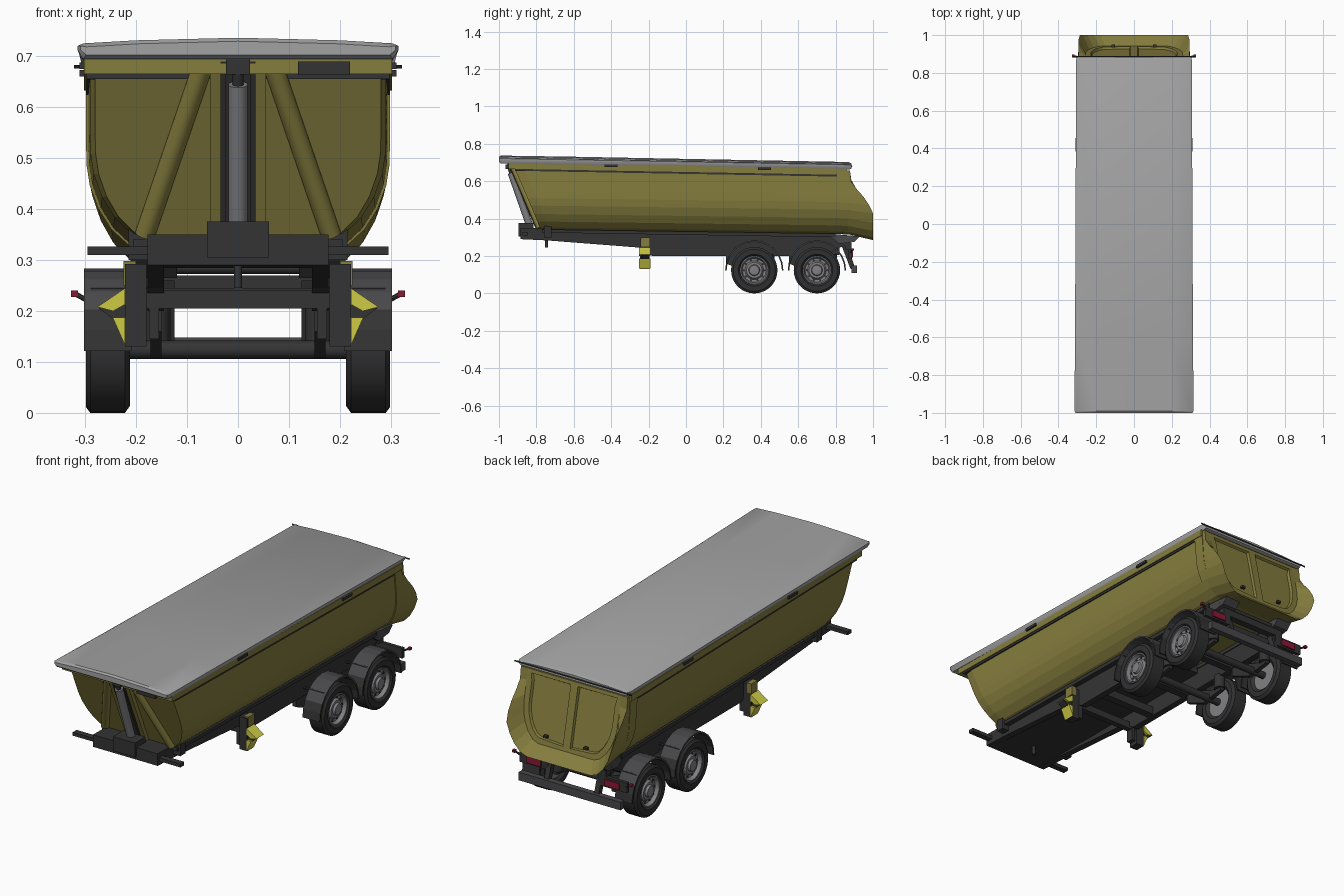
import bpy, bmesh, math
from mathutils import Vector

if "Cube" in bpy.data.objects:
    bpy.data.objects.remove(bpy.data.objects["Cube"])

def material(name, r, g, b):
    m = bpy.data.materials.new(name)
    m.diffuse_color = (r, g, b, 1)
    m.use_nodes = True
    m.node_tree.nodes["Principled BSDF"].inputs["Base Color"].default_value = m.diffuse_color
    return m

OLIVE = material("olive_paint", 0.235, 0.205, 0.048)
TARP = material("grey_tarp", 0.36, 0.36, 0.36)
DARK = material("dark_chassis", 0.034, 0.034, 0.035)
FENDER = material("fender_grey", 0.065, 0.065, 0.07)
RUBBER = material("tyre_rubber", 0.03, 0.03, 0.03)
STEEL = material("steel_grey", 0.22, 0.22, 0.235)
YELLOW = material("bright_yellow", 0.62, 0.6, 0.06)
RED = material("lamp_red", 0.25, 0.01, 0.035)
smooth = []

def finish(name, bm, mat, mirror=False, soft=False):
    bmesh.ops.recalc_face_normals(bm, faces=bm.faces)
    me = bpy.data.meshes.new(name)
    bm.to_mesh(me)
    bm.free()
    me.materials.append(mat)
    ob = bpy.data.objects.new(name, me)
    bpy.context.collection.objects.link(ob)
    if mirror:
        mod = ob.modifiers.new("mirror", 'MIRROR')
        mod.use_mirror_merge = False
    if soft:
        smooth.append(ob)
    return ob

def skin(rings, caps=True):
    """Join closed point rings of equal length."""
    bm = bmesh.new()
    vs = [[bm.verts.new(p) for p in r] for r in rings]
    n = len(vs[0])
    for a, b in zip(vs, vs[1:]):
        for i in range(n):
            bm.faces.new((a[i], a[(i + 1) % n], b[(i + 1) % n], b[i]))
    if caps:
        bm.faces.new(vs[0][::-1])
        bm.faces.new(vs[-1])
    return bm, vs

def loft(name, rings, mat, **kw):
    return finish(name, skin(rings)[0], mat, **kw)

def prism(name, axis, pts, a, b, mat, **kw):
    put = (lambda p, d: (d, *p)) if axis == 'X' else (lambda p, d: (p[0], d, p[1]))
    return loft(name, [[put(p, d) for p in pts] for d in (a, b)], mat, **kw)

def box(name, x0, x1, y0, y1, z0, z1, mat, **kw):
    return prism(name, 'X', [(y0, z0), (y1, z0), (y1, z1), (y0, z1)], x0, x1, mat, **kw)

def tube(name, p, q, r, mat, n=16, **kw):
    p, q = Vector(p), Vector(q)
    rot = (q - p).to_track_quat('Z', 'Y')
    ring = [rot @ Vector((r * math.cos(k * math.tau / n), r * math.sin(k * math.tau / n), 0)) for k in range(n)]
    return loft(name, [[c + v for v in ring] for c in (p, q)], mat, soft=True, **kw)

def lathe(name, profile, y, z, mat, n=36):
    """Turn (x, radius) points round the axle line."""
    rings = [[(x, y + r * math.cos(k * math.tau / n), z + r * math.sin(k * math.tau / n))
              for k in range(n)] for x, r in profile]
    return loft(name, rings, mat, mirror=True, soft=True)

# --- tipper tub: U section, front wall leaning forward
HALF = [(.285, .68), (.285, .625), (.285, .59), (.285, .55), (.284, .51), (.278, .47),
        (.262, .425), (.238, .385), (.205, .353), (.17, .34)]

def section(sx, fy, fz=lambda z: z):
    pts = HALF + [(-x, z) for x, z in HALF[::-1]]
    return [(x * sx, fy(z), fz(z)) for x, z in pts]

def wall_y(z):
    return -.775 - (z - .34) * .43

def post_y(z):
    return .84 - (z - .32) * .1

loft("tub_body", [section(.985, wall_y), section(1.02, lambda z: wall_y(z) + .05, lambda z: z - .001),
                  section(1.03, lambda z: post_y(z) + .02, lambda z: z - .022)], OLIVE)
loft("tub_rear_post", [section(1.047, post_y, lambda z: z - .024),
                       section(1.047, lambda z: post_y(z) + .055, lambda z: z - .024)], OLIVE)

# --- sloping slabs that follow the top line
def slab(name, x, y0, y1, ztop, h, mat):
    rings = []
    for y in (y0, y1):
        t = ztop - .018 * (y + 1)
        rings.append([(-x, y, t - h), (x, y, t - h), (x, y, t), (-x, y, t)])
    return loft(name, rings, mat)

slab("tub_top_rail", .302, -.95, .86, .699, .032, OLIVE)
slab("rail_shadow_strip", .298, -.915, .83, .669, .012, DARK)

def tarp_ring(y, k, lo, hi):
    shape = [(.306, lo), (.317, .018), (.317, .026), (.305, hi - .006), (.2, hi), (.0, hi + .005)]
    shape += [(-x, z) for x, z in shape[-2::-1]]
    return [(x * k, y, .695 + z - .018 * (y + 1)) for x, z in shape]

loft("tarp_cover", [tarp_ring(-1, .975, .008, .030), tarp_ring(-.99, .995, 0, .037),
                    tarp_ring(-.6, .985, 0, .038), tarp_ring(.87, .965, 0, .036),
                    tarp_ring(.885, .95, .006, .028)], TARP, soft=True)
tube("tarp_rear_rod", (-.322, .886, .68), (.322, .886, .68), .0035, DARK, n=8)
for y in (-.4, .42):
    box("tarp_clip", .300, .311, y - .035, y + .035, .686 - .018 * (y + 1), .699 - .018 * (y + 1), DARK, mirror=True)

# --- bulged tailgate with two recessed panels
BULGE = [(.70, .872), (.585, .885), (.53, .94), (.48, .975), (.43, 1.0), (.2, 1.0)]

def low(z):
    return z - .022 - .033 * (.68 - z) / .34

def bulge(z):
    z = low(z)
    for (z0, y0), (z1, y1) in zip(BULGE, BULGE[1:]):
        if z >= z1:
            return y0 + (y1 - y0) * (z0 - z) / (z0 - z1)

gate_z = lambda z: .335 + (z - .34) * .95
gate_y = lambda z: .872 + (.66 - gate_z(z)) * .22
bm, vs = skin([section(1.045, lambda z: post_y(z) + .03, lambda z: z - .024),
               section(1.03, bulge, low), section(.9, gate_y, gate_z)], caps=False)
g, n = vs[-1], len(HALF)
top = bm.verts.new((0, g[0].co.y, g[0].co.z))
bot = bm.verts.new((0, g[n].co.y, g[n].co.z))
panels = [bm.faces.new([top] + g[:n] + [bot]), bm.faces.new([bot] + g[n:] + [top])]
bmesh.ops.recalc_face_normals(bm, faces=bm.faces)
for f in panels:
    f.normal_update()
    if f.normal.y < 0:
        f.normal_flip()
bmesh.ops.inset_individual(bm, faces=panels, thickness=.028, depth=0)
bmesh.ops.inset_individual(bm, faces=panels, thickness=.006, depth=-.012)
finish("tailgate", bm, OLIVE)
box("gate_latch", .1, .12, .935, .95, .375, .387, DARK, mirror=True)

# --- front wall ribs, channel and lifting ram
tube("front_diagonal_rib", (.07, wall_y(.68), .68), (.183, wall_y(.35), .35), .02, OLIVE, mirror=True)
def upright(name, x0, x1, d, mat, **kw):
    pts = [(wall_y(z) + e, z) for z, e in ((.35, .01), (.69, .01), (.69, -d), (.35, -d))]
    return prism(name, 'X', pts, x0, x1, mat, **kw)
upright("front_upright", .034, .055, .022, OLIVE, mirror=True)
upright("front_channel_back", -.034, .034, .006, DARK)
upright("front_channel_edge", .024, .034, .026, DARK, mirror=True)
tube("lifting_ram", (0, -.835, .36), (0, -.935, .645), .019, STEEL, n=24)
tube("ram_rod", (0, -.933, .64), (0, -.945, .675), .011, DARK)
box("ram_top_bracket", -.024, .024, -.955, -.925, .665, .695, DARK)
box("ram_base", -.061, .061, -.895, -.815, .305, .376, DARK)
box("front_control_box", .118, .22, -.965, -.935, .664, .69, DARK)

# --- chassis
prism("chassis_rail", 'X', [(-.885, .35), (-.885, .29), (-.74, .283), (-.25, .245), (-.18, .2), (.75, .2),
                            (.82, .245), (.88, .265), (.88, .29), (.75, .31), (.6, .325)], .145, .178, DARK, mirror=True)
prism("chassis_deck", 'X', [(-.885, .35), (-.885, .29), (-.5, .285), (.3, .285), (.3, .33)], -.15, .15, DARK)
prism("tub_subframe", 'X', [(-.77, .342), (-.77, .325), (.8, .30), (.8, .32)], .14, .205, DARK, mirror=True)
box("front_bumper_bar", -.296, .296, -.875, -.845, .31, .327, DARK)
box("side_bracket", .17, .215, -.76, -.72, .3, .36, DARK, mirror=True)
tube("king_pin", (0, -.745, .3), (0, -.745, .245), .008, DARK)
for y in (-.05, .2, .53, .8):
    box("cross_member", -.15, .15, y - .02, y + .02, .205, .245, DARK)

# --- landing legs with yellow chocks
box("landing_leg", .18, .222, -.245, -.195, .13, .292, DARK, mirror=True)
box("leg_cap", .2, .225, -.24, -.192, .25, .298, OLIVE, mirror=True)
box("leg_cross_tie", -.18, .18, -.235, -.205, .205, .24, DARK)
box("leg_hanger", .155, .175, -.235, -.2, .145, .3, DARK, mirror=True)
prism("chock_upper", 'Y', [(.276, .208), (.222, .245), (.222, .213), (.245, .2)], -.25, -.19, YELLOW, mirror=True)
prism("chock_lower", 'Y', [(.246, .187), (.222, .187), (.222, .133)], -.25, -.19, YELLOW, mirror=True)
prism("chock_bracket", 'Y', [(.274, .206), (.222, .212), (.222, .185), (.246, .185)], -.24, -.2, DARK, mirror=True)

# --- wheels, axles and fenders
WZ, R = .124, .124
for y in (.365, .70):
    lathe("tyre", [(.225, .07), (.212, .085), (.212, .11), (.222, R), (.29, R), (.299, .112), (.299, .085), (.288, .074), (.27, .07)],
          y, WZ, RUBBER)
    lathe("wheel_rim", [(.224, .01), (.224, .072), (.294, .076), (.294, .07), (.276, .063), (.274, .05),
                        (.286, .042), (.286, .03), (.297, .026), (.299, .005)], y, WZ, STEEL)
    for k in range(10):
        a = k * math.tau / 10
        c = (y + .056 * math.cos(a), WZ + .056 * math.sin(a))
        tube("rim_hole", (.27, *c), (.2785, *c), .006, DARK, n=8, mirror=True)
    tube("axle", (-.22, y, WZ), (.22, y, WZ), .018, DARK)
    prism("suspension_arm", 'X', [(y - .15, .21), (y - .11, .21), (y + .03, .15), (y + .1, .15), (y + .1, .125),
                                  (y - .03, .108), (y - .15, .16)], .15, .172, DARK, mirror=True)
    tube("air_spring", (.16, y + .08, .14), (.16, y + .08, .21), .027, DARK, mirror=True)
    # grey arch on top, dark flaps at both ends
    for name, k0, k1, mat in (("fender_arch", 2, 10, FENDER), ("rear_mudflap", 0, 2, DARK), ("front_mudflap", 10, 12, DARK)):
        arc = [(math.cos(k * math.pi / 12), math.sin(k * math.pi / 12)) for k in range(k0, k1 + 1)]
        outer = [(y + .156 * c, .122 + .162 * s) for c, s in arc]
        inner = [(y + .148 * c, .122 + .154 * s) for c, s in arc[::-1]]
        prism(name, 'X', outer + inner, .208, .302, mat, mirror=True)
    for dy in (-.1, .1):
        tube("fender_stay", (.15, y + dy, .24), (.29, y + dy, .24), .006, DARK, n=8, mirror=True)

# --- rear hinge, lamps and underrun bar
prism("tipping_hinge", 'X', [(.75, .32), (.93, .305), (.9, .275), (.82, .265)], .12, .2, FENDER, mirror=True)
tube("hinge_shaft", (-.2, .87, .285), (.2, .87, .285), .012, DARK)
box("rear_cross_beam", -.18, .18, .85, .885, .235, .27, DARK)
box("lamp_plate", .14, .295, .868, .885, .185, .235, DARK, mirror=True)
box("tail_lamp", .175, .255, .884, .892, .193, .225, RED, mirror=True)
tube("marker_arm", (.285, .88, .215), (.322, .89, .235), .005, DARK, n=8, mirror=True)
box("marker_lamp", .314, .328, .882, .898, .228, .24, RED, mirror=True)
prism("bumper_arm", 'X', [(.83, .26), (.865, .26), (.905, .13), (.88, .13)], .125, .15, DARK, mirror=True)
box("underrun_bar", -.28, .28, .885, .915, .108, .148, FENDER)

# --- smooth the round parts, keep edges crisp
for ob in smooth:
    ob.select_set(True)
bpy.context.view_layer.objects.active = smooth[0]
bpy.ops.object.shade_smooth_by_angle(angle=math.radians(35))
